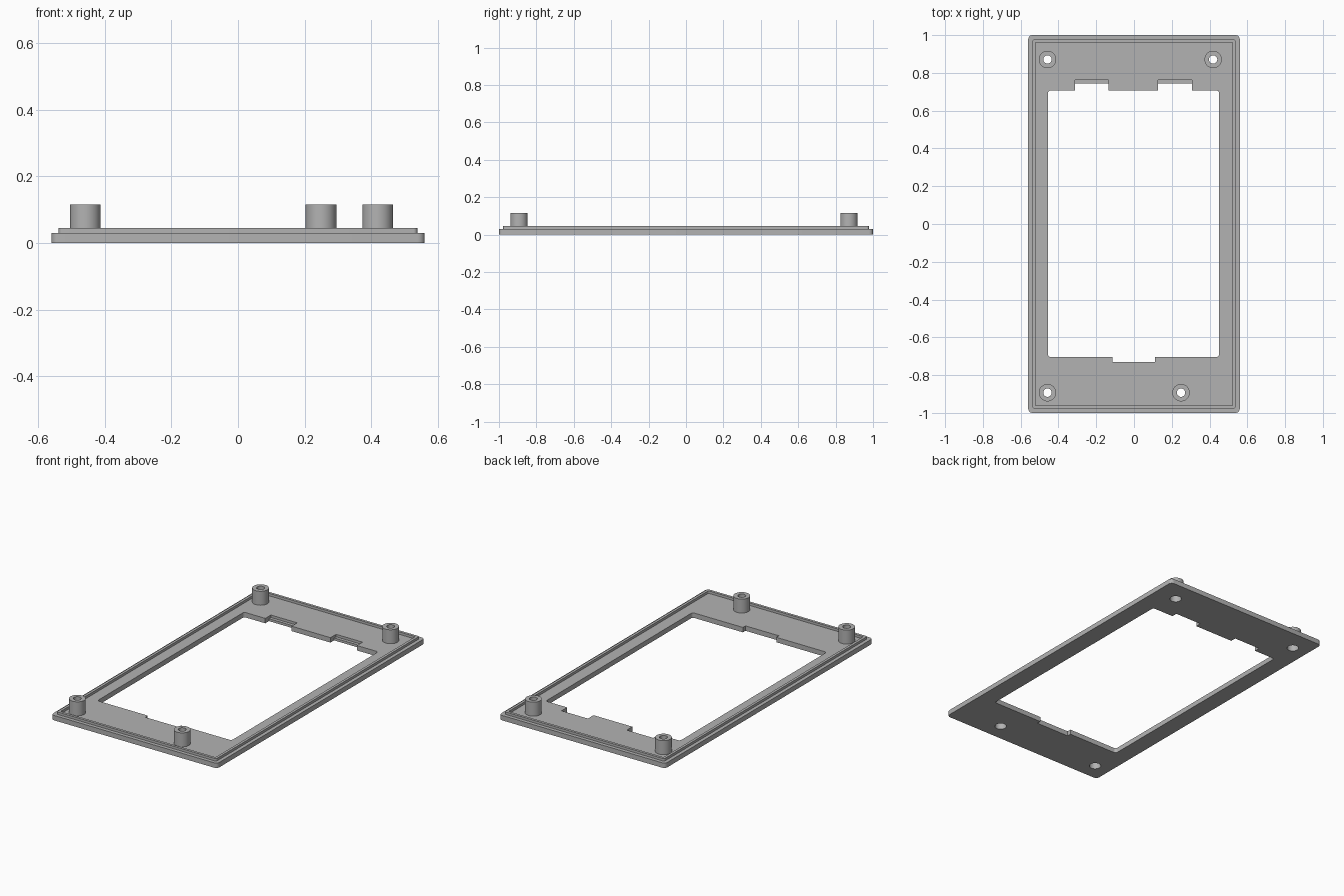
import bpy
import bmesh
from math import pi, cos, sin, radians

if "Cube" in bpy.data.objects:
    bpy.data.objects.remove(bpy.data.objects["Cube"], do_unlink=True)

GREY = (0.45, 0.45, 0.45, 1)
grey = bpy.data.materials.new("grey plastic")
grey.use_nodes = True
grey.diffuse_color = GREY
grey.node_tree.nodes["Principled BSDF"].inputs["Base Color"].default_value = GREY


def prism(name, outline, z0, z1):
    """Extrude a closed outline from z0 to z1."""
    bm = bmesh.new()
    face = bm.faces.new([bm.verts.new((x, y, z0)) for x, y in outline])
    top = bmesh.ops.extrude_face_region(bm, geom=[face])["geom"]
    for v in top:
        if isinstance(v, bmesh.types.BMVert):
            v.co.z = z1
    bmesh.ops.recalc_face_normals(bm, faces=bm.faces)
    mesh = bpy.data.meshes.new(name)
    bm.to_mesh(mesh)
    bm.free()
    mesh.materials.append(grey)
    obj = bpy.data.objects.new(name, mesh)
    bpy.context.collection.objects.link(obj)
    return obj


def rounded(x0, x1, y0, y1, r, steps=6):
    corners = ((x1 - r, y1 - r), (x0 + r, y1 - r), (x0 + r, y0 + r), (x1 - r, y0 + r))
    return [(cx + r * cos(a), cy + r * sin(a))
            for q, (cx, cy) in enumerate(corners)
            for a in [(q + i / steps) * pi / 2 for i in range(steps + 1)]]


def rect(x0, x1, y0, y1):
    return [(x0, y0), (x1, y0), (x1, y1), (x0, y1)]


def circle(x, y, r, n=40):
    return [(x + r * cos(2 * pi * i / n), y + r * sin(2 * pi * i / n)) for i in range(n)]


def cut(obj, outline, z0, z1):
    """Subtract a prism and bake the result."""
    cutter = prism("cutter", outline, z0, z1)
    cutter.hide_render = True
    mod = obj.modifiers.new("cut", "BOOLEAN")
    mod.operation, mod.solver, mod.object = "DIFFERENCE", "EXACT", cutter
    bpy.context.view_layer.objects.active = obj
    bpy.ops.object.modifier_apply(modifier=mod.name)
    bpy.data.objects.remove(cutter, do_unlink=True)


BASE, LIP, TOP = 0.03, 0.045, 0.115

# Base plate with its window and clip notches
plate = prism("base_plate", rounded(-0.56, 0.56, -1, 1, 0.022), 0, BASE)
cut(plate, rounded(-0.455, 0.45, -0.705, 0.708, 0.015), -1, 1)
cut(plate, rect(-0.115, 0.11, -0.73, -0.6), -1, 1)
for x0, x1 in ((-0.312, -0.134), (0.128, 0.306)):
    cut(plate, rect(x0, x1, 0.6, 0.743), -1, 1)
    cut(plate, rect(x0, x1, 0.6, 0.762), BASE / 2, 1)

# Raised locating lip around the border
lip = prism("locating_lip", rounded(-0.538, 0.538, -0.978, 0.978, 0.012), BASE, LIP)
cut(lip, rounded(-0.522, 0.522, -0.962, 0.962, 0.006), -1, 1)

# Screw posts, bored through and counterbored from below
parts = [plate, lip]
posts = {"back_right": (-0.458, 0.871), "back_left": (0.419, 0.871),
         "front_right": (-0.458, -0.893), "front_left": (0.249, -0.893)}
for place, (x, y) in posts.items():
    post = prism(place + "_screw_post", circle(x, y, 0.046), BASE, TOP)
    cut(post, circle(x, y, 0.022), -1, 1)
    cut(post, circle(x, y, 0.033), -1, 0.065)
    cut(plate, circle(x, y, 0.033), -1, 1)
    parts.append(post)

# Smooth the round walls, keep the edges crisp
for obj in parts:
    bpy.ops.object.select_all(action="DESELECT")
    obj.select_set(True)
    bpy.context.view_layer.objects.active = obj
    bpy.ops.object.shade_smooth_by_angle(angle=radians(30))
